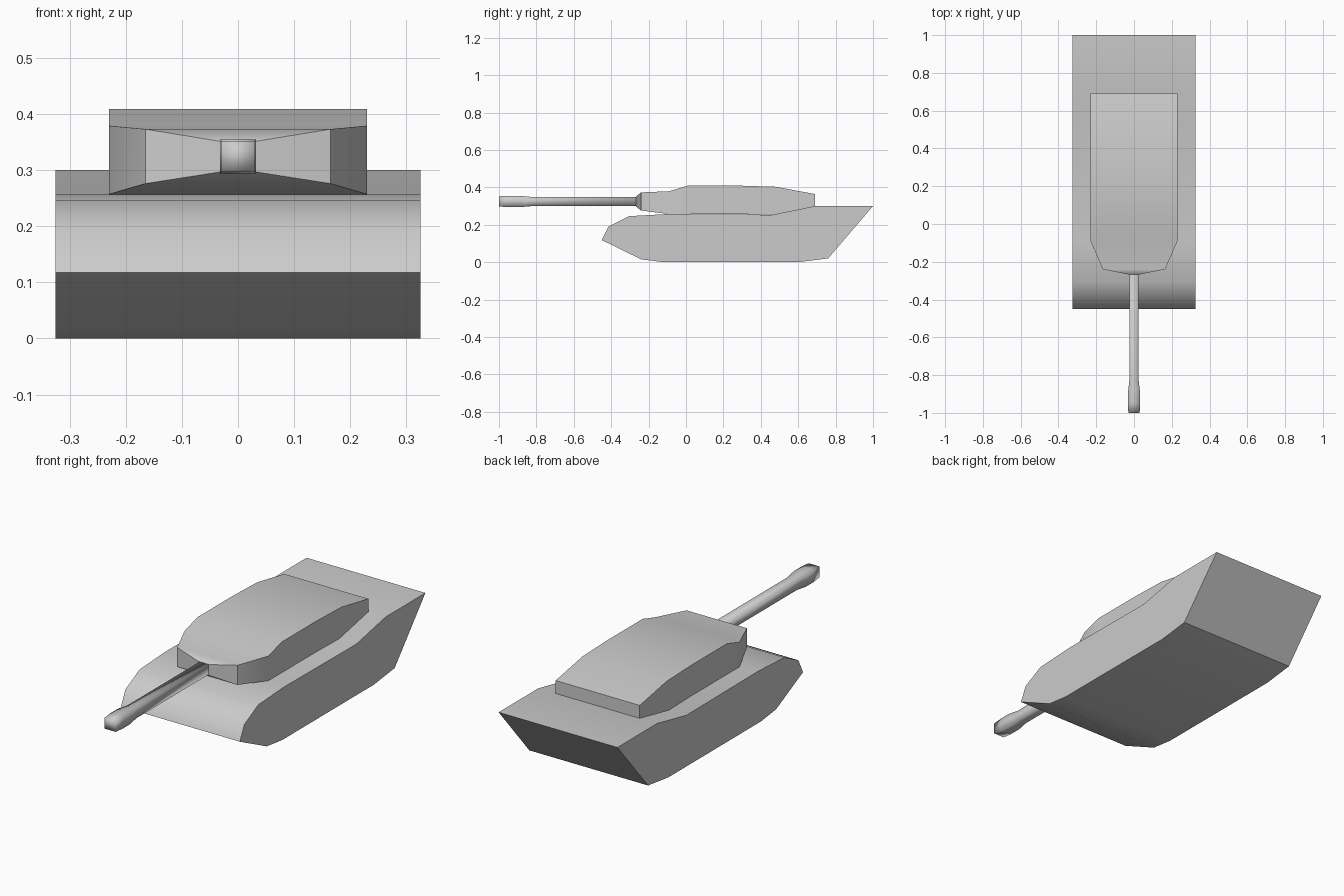
import bpy, bmesh
from math import radians

if "Cube" in bpy.data.objects:
    bpy.data.objects.remove(bpy.data.objects["Cube"])


def finish(name, bm, angle):
    bmesh.ops.recalc_face_normals(bm, faces=bm.faces)
    mesh = bpy.data.meshes.new(name)
    bm.to_mesh(mesh)
    bm.free()
    obj = bpy.data.objects.new(name, mesh)
    bpy.context.collection.objects.link(obj)
    bpy.ops.object.select_all(action='DESELECT')
    bpy.context.view_layer.objects.active = obj
    obj.select_set(True)
    bpy.ops.object.shade_smooth_by_angle(angle=radians(angle))
    return obj


def prism(name, profile, half_width, angle):
    """Extrude a (y, z) side profile across x."""
    bm = bmesh.new()
    face = bm.faces.new([bm.verts.new((-half_width, y, z)) for y, z in profile])
    new = bmesh.ops.extrude_face_region(bm, geom=[face], use_keep_orig=True)["geom"]
    bmesh.ops.translate(bm, vec=(2 * half_width, 0, 0),
                        verts=[g for g in new if isinstance(g, bmesh.types.BMVert)])
    return finish(name, bm, angle)


def loft(name, stations, angle):
    """Join rectangular sections (y, half width, bottom z, top z) front to back."""
    bm = bmesh.new()
    rings = [[bm.verts.new(c) for c in ((-w, y, lo), (w, y, lo), (w, y, hi), (-w, y, hi))]
             for y, w, lo, hi in stations]
    for a, b in zip(rings, rings[1:]):
        for i in range(4):
            j = (i + 1) % 4
            bm.faces.new((a[i], a[j], b[j], b[i]))
    bm.faces.new(rings[0])
    bm.faces.new(rings[-1])
    return finish(name, bm, angle)


# Hull: side profile, sloped nose and undercut stern
prism("hull", [(-0.45, 0.118), (-0.415, 0.19), (-0.305, 0.246), (-0.10, 0.257),
               (0.46, 0.253), (0.69, 0.30), (1.0, 0.30), (0.76, 0.02),
               (0.60, 0.003), (-0.12, 0.003), (-0.24, 0.015)], 0.325, 40)

# Turret: wedge front, straight sides, sloped rear
loft("turret", [(-0.267, 0.03, 0.297, 0.351), (-0.24, 0.165, 0.276, 0.373),
                (-0.09, 0.23, 0.257, 0.379), (0.01, 0.23, 0.257, 0.409),
                (0.29, 0.23, 0.257, 0.409), (0.48, 0.23, 0.253, 0.403),
                (0.69, 0.23, 0.30, 0.364)], 50)

# Gun: square section, swollen muzzle, softly shaded all round
loft("gun_barrel", [(-1.0, 0.030, 0.298, 0.352), (-0.95, 0.032, 0.294, 0.355),
                    (-0.89, 0.032, 0.294, 0.355), (-0.83, 0.025, 0.299, 0.349),
                    (-0.25, 0.025, 0.299, 0.349)], 180)

# Stand the model on the ground
for obj in bpy.context.collection.objects:
    if obj.name == "hull":
        for v in obj.data.vertices:
            if v.co.z < 0.005:
                v.co.z = 0.0
